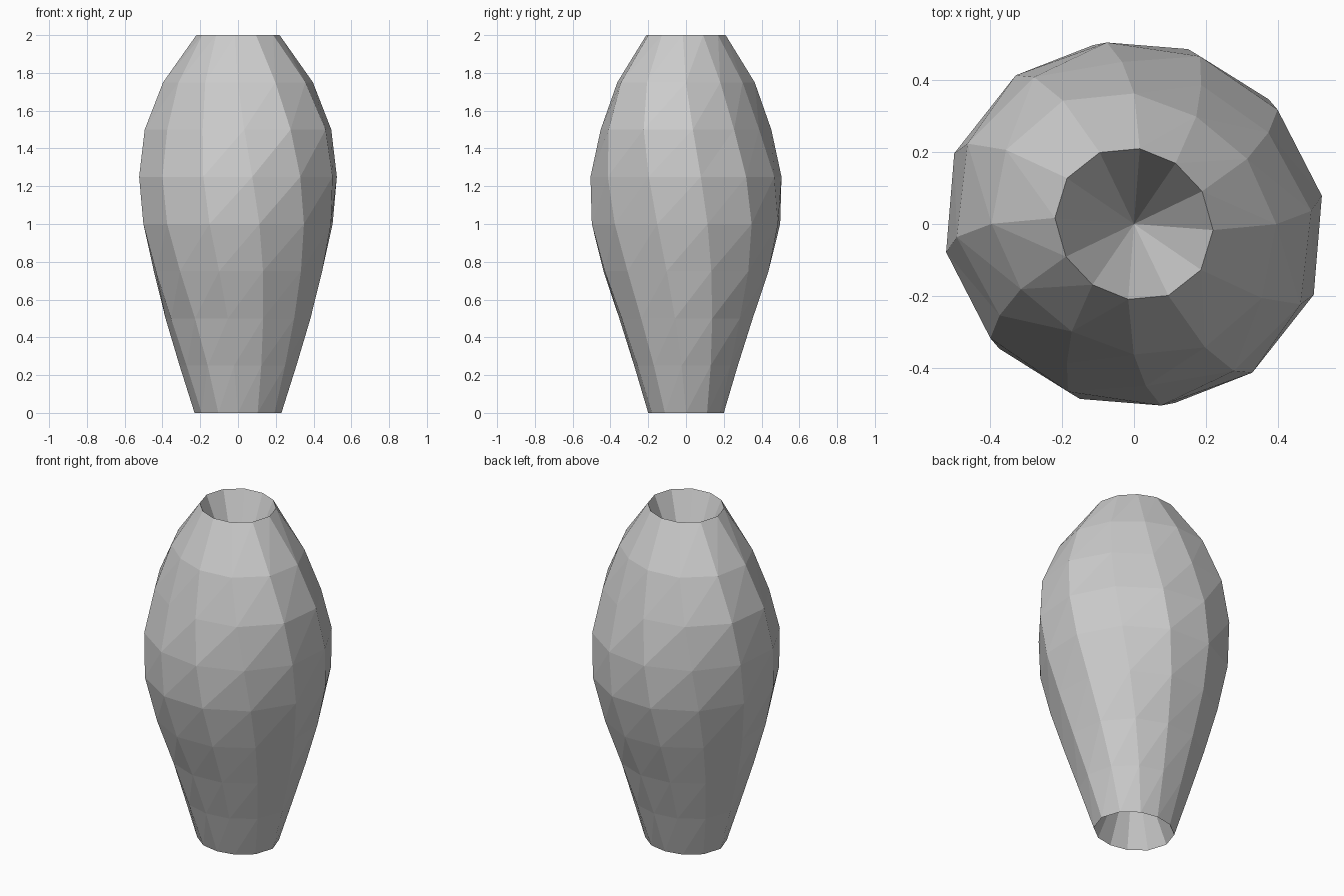
import bpy, bmesh, math

if "Cube" in bpy.data.objects:
    bpy.data.objects.remove(bpy.data.objects["Cube"])

SIDES = 12
TWIST = -0.3  # radians per unit of height

# profile: height, half-width, half-depth (before twisting)
PROFILE = [
    (0.00, 0.230, 0.200), (0.25, 0.310, 0.275), (0.50, 0.388, 0.357),
    (0.75, 0.457, 0.448), (1.00, 0.515, 0.510), (1.25, 0.538, 0.502),
    (1.50, 0.515, 0.430), (1.75, 0.412, 0.346), (2.00, 0.226, 0.205),
]


def add_ring(bm, z, rx, ry):
    ring = []
    for i in range(SIDES):
        a = 2 * math.pi * i / SIDES
        r = math.hypot(rx * math.cos(a), ry * math.sin(a))
        t = a + TWIST * z
        ring.append(bm.verts.new((r * math.cos(t), r * math.sin(t), z)))
    return ring


bm = bmesh.new()
rings = [add_ring(bm, *p) for p in PROFILE]

# twisted faceted wall
for low, high in zip(rings, rings[1:]):
    for i in range(SIDES):
        j = (i + 1) % SIDES
        bm.faces.new((low[i], low[j], high[j]))
        bm.faces.new((low[i], high[j], high[i]))

# conical hollows at both ends
for ring, z in ((rings[0], 0.5), (rings[-1], 1.5)):
    tip = bm.verts.new((0, 0, z))
    for i in range(SIDES):
        bm.faces.new((ring[i], ring[(i + 1) % SIDES], tip))

bmesh.ops.recalc_face_normals(bm, faces=bm.faces)
mesh = bpy.data.meshes.new("twisted_vase")
bm.to_mesh(mesh)
bm.free()
vase = bpy.data.objects.new("twisted_vase", mesh)
bpy.context.collection.objects.link(vase)
